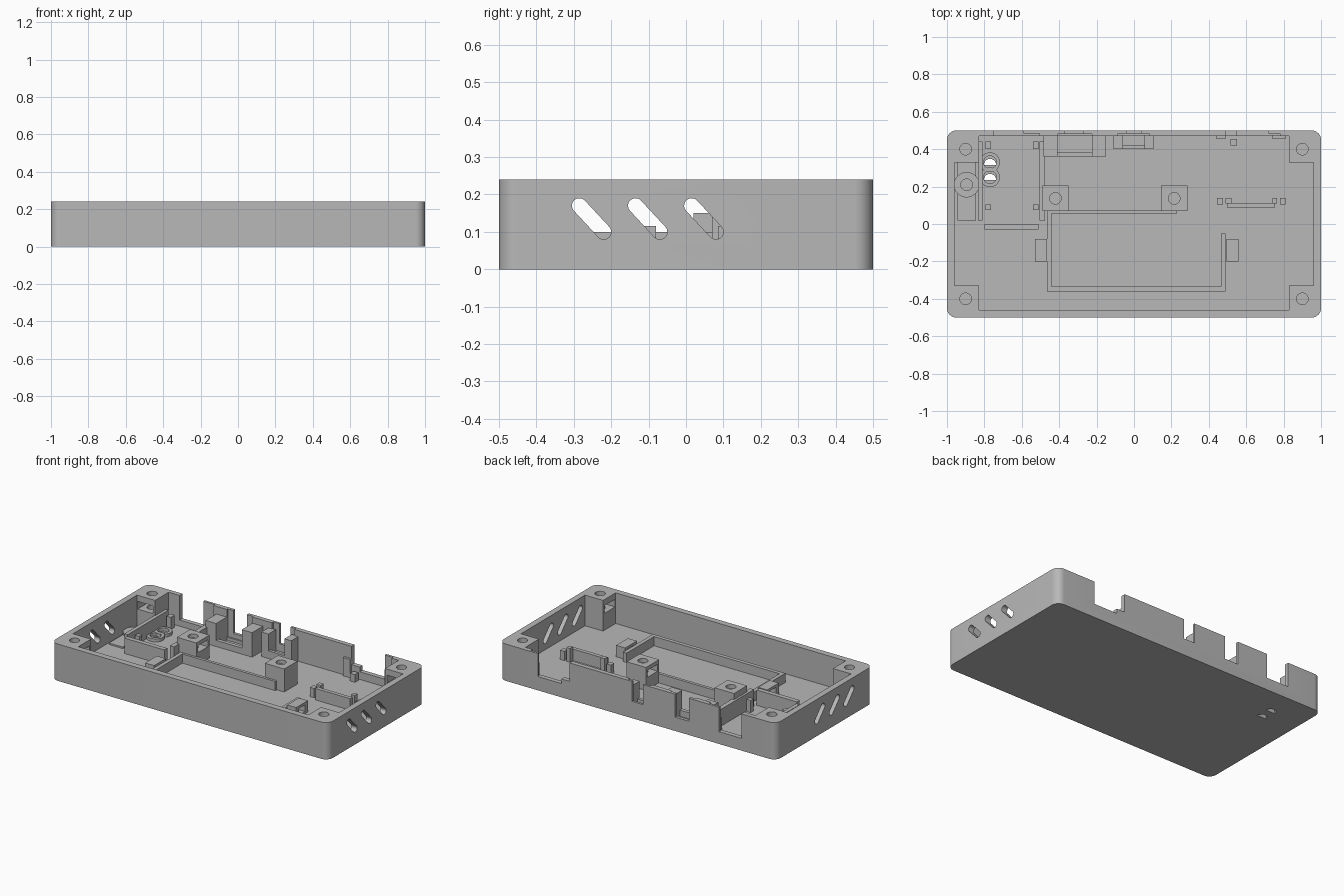
import bpy, bmesh, math

if "Cube" in bpy.data.objects:
    bpy.data.objects.remove(bpy.data.objects["Cube"])

grey = bpy.data.materials.new("plain_grey")
grey.diffuse_color = (0.48, 0.48, 0.48, 1)
grey.use_nodes = True
grey.node_tree.nodes["Principled BSDF"].inputs["Base Color"].default_value = grey.diffuse_color
FLOOR, TOP = 0.04, 0.24


def prism(name, pts, z0, z1):
    """Extrude a plan outline (counter-clockwise) from z0 to z1."""
    bm = bmesh.new()
    face = bm.faces.new([bm.verts.new((x, y, z0)) for x, y in pts])
    ext = bmesh.ops.extrude_face_region(bm, geom=[face])
    for v in ext["geom"]:
        if isinstance(v, bmesh.types.BMVert):
            v.co.z = z1
    bmesh.ops.recalc_face_normals(bm, faces=bm.faces)
    me = bpy.data.meshes.new(name)
    bm.to_mesh(me)
    bm.free()
    me.materials.append(grey)
    ob = bpy.data.objects.new(name, me)
    bpy.context.collection.objects.link(ob)
    return ob


def box(name, x0, x1, y0, y1, z0, z1):
    return prism(name, [(x0, y0), (x1, y0), (x1, y1), (x0, y1)], z0, z1)


def arc(cx, cy, r, a0, a1, n):
    return [(cx + r * math.cos(math.radians(a0 + (a1 - a0) * i / n)),
             cy + r * math.sin(math.radians(a0 + (a1 - a0) * i / n))) for i in range(n + 1)]


def rod(name, x, y, r, z0, z1):
    return prism(name, arc(x, y, r, 0, 360, 32)[:-1], z0, z1)


def cut(ob, cutter):
    """Subtract a cutter, bake the result and remove the cutter."""
    cutter.hide_render = True
    mod = ob.modifiers.new("cut", "BOOLEAN")
    mod.operation, mod.solver, mod.object = "DIFFERENCE", "EXACT", cutter
    dg = bpy.context.evaluated_depsgraph_get()
    me = bpy.data.meshes.new_from_object(ob.evaluated_get(dg))
    ob.modifiers.clear()
    ob.data = me
    bpy.data.objects.remove(cutter)


# Case shell with rounded corners
outline = []
for cx, cy, a in ((0.95, 0.45, 0), (-0.95, 0.45, 90), (-0.95, -0.45, 180), (0.95, -0.45, 270)):
    outline += arc(cx, cy, 0.05, a, a + 90, 10)
case = prism("case_shell", outline, 0, TOP)

# Cavity leaving four corner posts
cavity = [(-0.83, -0.46), (0.83, -0.46), (0.83, -0.33), (0.96, -0.33), (0.96, 0.33), (0.83, 0.33),
          (0.83, 0.47), (-0.83, 0.47), (-0.83, 0.33), (-0.96, 0.33), (-0.96, -0.33), (-0.83, -0.33)]
cut(case, prism("cavity", cavity, FLOOR, 0.3))

# Screw holes and nut slots in the corner posts
for sx in (-1, 1):
    for sy in (-1, 1):
        cut(case, rod("screw_hole", sx * 0.9, sy * 0.4, 0.031, 0.1, 0.3))
        xs = sorted((sx * 0.845, sx * 0.955))
        ys = sorted((sy * 0.3, sy * 0.455))
        if sy < 0:
            xs = sorted((sx * 0.8, sx * 0.955))
            ys = sorted((sy * 0.345, sy * 0.455))
        cut(case, box("nut_slot", *xs, *ys, 0.15, 0.2))

# Slanted vents through both end walls
for i in range(3):
    y0 = -0.285 + 0.15 * i
    tilt = math.degrees(math.atan2(-0.07, 0.065))
    pts = arc(y0, 0.17, 0.02, tilt + 90, tilt + 270, 10)
    pts += arc(y0 + 0.065, 0.10, 0.02, tilt - 90, tilt + 90, 10)
    for x0, x1 in ((-1.1, -0.94), (0.94, 1.1)):
        slot = prism("vent", pts, x0, x1)
        for v in slot.data.vertices:
            y, z, x = v.co
            v.co = (x, y, z)
        cut(case, slot)

# Port openings and inner recesses in the back wall
for x0, x1, y0, y1, z0 in ((-0.75, -0.59, 0.44, 0.6, 0.08), (-0.37, -0.27, 0.44, 0.6, 0.09),
                           (-0.04, 0.04, 0.44, 0.6, 0.11), (0.55, 0.72, 0.44, 0.6, 0.09),
                           (0.49, 0.56, 0.44, 0.6, 0.12), (-0.6, -0.505, 0.44, 0.485, 0.08),
                           (-0.41, -0.225, 0.44, 0.48, 0.06), (-0.085, 0.08, 0.44, 0.485, 0.06),
                           (0.71, 0.78, 0.44, 0.485, 0.09)):
    cut(case, box("port", x0, x1, y0, y1, z0, 0.3))

# Two indicator openings through the floor, each with a raised collar
collars = []
for y in (0.33, 0.25):
    cut(case, prism("light_hole", arc(-0.77, y - 0.015, 0.033, 0, 180, 16), -0.1, 0.1))
    ring = rod("light_collar", -0.77, y, 0.053, FLOOR - 0.005, 0.06)
    cut(ring, rod("collar_hole", -0.77, y, 0.034, 0, 0.1))
    collars.append(ring)

# Raised pad and round seat at the left wall
box("seat_pad", -0.945, -0.845, 0.02, 0.33, FLOOR - 0.005, 0.05)
seat = rod("round_seat", -0.895, 0.21, 0.068, FLOOR - 0.005, 0.065)
cut(seat, rod("seat_hole", -0.895, 0.21, 0.031, 0.045, 0.1))

# Screw bosses with facing nut slots
bosses = []
for x, s in ((-0.42, 1), (0.215, -1)):
    boss = box("screw_boss", x - 0.07, x + 0.07, 0.07, 0.205, FLOOR - 0.005, 0.19)
    cut(boss, rod("boss_hole", x, 0.137, 0.031, 0.08, 0.3))
    xs = sorted((x - s * 0.05, x + s * 0.1))
    cut(boss, box("boss_slot", *xs, 0.085, 0.19, 0.12, 0.165))
    bosses.append(boss)

# Simple upright parts standing on the floor: x0, x1, y0, y1, top
uprights = {
    "tray_front": [(-0.465, 0.49, -0.36, -0.335, 0.1)],
    "tray_left": [(-0.465, -0.44, -0.335, 0.075, 0.1)],
    "tray_right": [(0.465, 0.49, -0.335, -0.05, 0.1)],
    "tray_back": [(-0.44, 0.23, 0.055, 0.075, 0.1)],
    "board_wall": [(-0.835, -0.81, 0.02, 0.44, 0.14), (-0.505, -0.475, 0.02, 0.44, 0.15),
                   (-0.8, -0.51, -0.03, 0.0, 0.14)],
    "board_pin": [(-0.795, -0.765, 0.4, 0.44, 0.12), (-0.54, -0.51, 0.4, 0.44, 0.12),
                  (-0.795, -0.765, 0.075, 0.105, 0.12), (-0.54, -0.51, 0.075, 0.105, 0.12)],
    "wide_port_guide": [(-0.485, -0.41, 0.36, 0.475, 0.19), (-0.225, -0.15, 0.36, 0.475, 0.2)],
    "wide_port_stop": [(-0.41, -0.225, 0.36, 0.385, 0.08)],
    "small_port_guide": [(-0.11, -0.06, 0.4, 0.475, 0.2), (0.055, 0.105, 0.4, 0.475, 0.2)],
    "small_port_stop": [(-0.06, 0.055, 0.4, 0.42, 0.09)],
    "module_rest": [(0.5, 0.75, 0.085, 0.11, 0.115)],
    "module_pin": [(0.445, 0.475, 0.105, 0.14, 0.1), (0.49, 0.52, 0.11, 0.14, 0.13),
                   (0.74, 0.765, 0.11, 0.14, 0.13), (0.78, 0.81, 0.105, 0.14, 0.1)],
    "module_clip": [(0.44, 0.49, 0.455, 0.475, 0.16), (0.515, 0.55, 0.42, 0.455, 0.09),
                    (0.74, 0.81, 0.455, 0.475, 0.16)],
}
for name, items in uprights.items():
    for x0, x1, y0, y1, z in items:
        box(name, x0, x1, y0, y1, FLOOR - 0.005, z)

# Strap clips either side of the tray, hollowed through
for x0, x1 in ((-0.53, -0.465), (0.495, 0.56)):
    clip = box("strap_clip", x0, x1, -0.2, -0.08, FLOOR - 0.005, 0.115)
    cut(clip, box("strap_slot", x0 - 0.1, x1 + 0.1, -0.17, -0.11, 0.055, 0.098))

# Smooth the rounded parts, keep edges crisp
for ob in [case, seat] + collars + bosses:
    bpy.ops.object.select_all(action="DESELECT")
    ob.select_set(True)
    bpy.context.view_layer.objects.active = ob
    bpy.ops.object.shade_smooth_by_angle(angle=math.radians(30))
